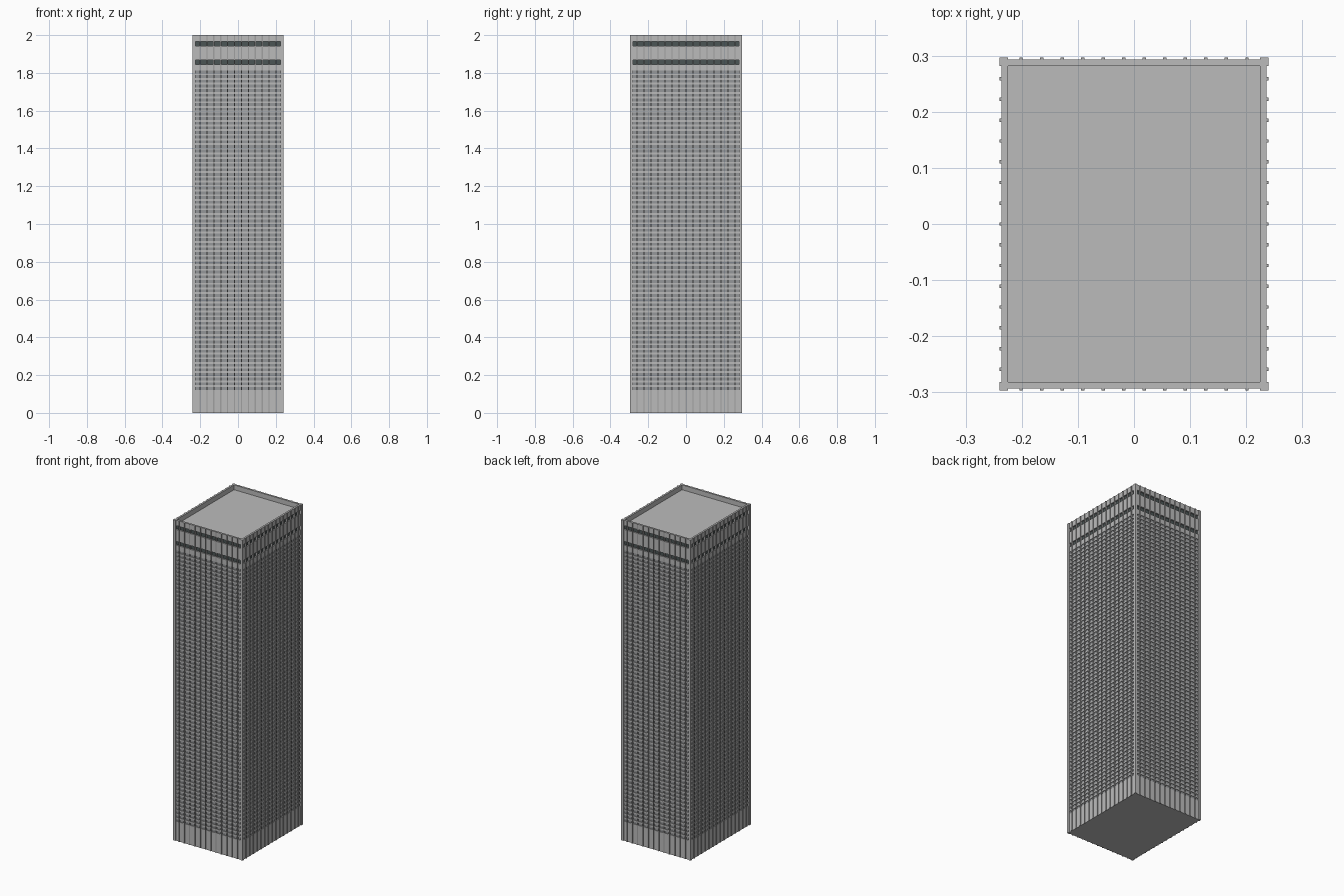
import bpy, bmesh

if "Cube" in bpy.data.objects:
    bpy.data.objects.remove(bpy.data.objects["Cube"])

HX, HY, H = 0.24, 0.297, 2.0      # outer half sizes and height
FLOOR0, FLOOR1, FLOORS = 0.122, 1.822, 69
WALL, GLASS = 0.004, 0.008        # insets from the outer face


def material(name, c):
    m = bpy.data.materials.new(name)
    m.diffuse_color = (*c, 1)
    m.use_nodes = True
    m.node_tree.nodes["Principled BSDF"].inputs["Base Color"].default_value = m.diffuse_color
    return m


def finish(bm, name, mats=()):
    bmesh.ops.recalc_face_normals(bm, faces=bm.faces)
    me = bpy.data.meshes.new(name)
    bm.to_mesh(me)
    bm.free()
    for m in mats:
        me.materials.append(m)
    ob = bpy.data.objects.new(name, me)
    bpy.context.collection.objects.link(ob)
    return ob


def box(bm, x0, x1, y0, y1, z0, z1):
    vs = bmesh.ops.create_cube(bm, size=1)["verts"]
    for v in vs:
        v.co = (x1 if v.co.x > 0 else x0, y1 if v.co.y > 0 else y0, z1 if v.co.z > 0 else z0)


glass = material("window_grey", (0.30, 0.31, 0.32))
louver = material("louver_dark", (0.07, 0.09, 0.09))
stone = material("wall_grey", (0.5, 0.5, 0.5))

# Tower shell: stacked rectangular loops (inset, z, material of the span above)
prof = [(WALL, 0.0, 0), (WALL, FLOOR0 - 0.004, 0)]


def groove(z0, z1, depth, mat):
    prof.extend([(WALL, z0, 0), (depth, z0, mat), (depth, z1, 0), (WALL, z1, 0)])


step = (FLOOR1 - FLOOR0) / FLOORS
for i in range(FLOORS):
    z = FLOOR0 + i * step
    groove(z, z + step * 0.6, GLASS, 1)          # window strip
groove(1.844, 1.868, 0.012, 2)                   # lower louver band
groove(1.942, 1.966, 0.012, 2)                   # upper louver band
prof += [(WALL, H, 0), (0.0155, H, 0), (0.0155, H - 0.03, 0)]  # parapet

bm = bmesh.new()
prev = first = None
for k, (d, z, _) in enumerate(prof):
    x, y = HX - d, HY - d
    loop = [bm.verts.new(p) for p in ((-x, -y, z), (x, -y, z), (x, y, z), (-x, y, z))]
    if prev:
        for j in range(4):
            f = bm.faces.new((prev[j], prev[(j + 1) % 4], loop[(j + 1) % 4], loop[j]))
            f.material_index = prof[k - 1][2]
    else:
        first = loop
    prev = loop
bm.faces.new(prev)       # roof deck
bm.faces.new(first)      # underside
finish(bm, "tower_shell", (stone, glass, louver))

# Vertical mullions on all four sides
bm = bmesh.new()
W, D = 0.003, 0.0125
for s in (-1, 1):
    for i in range(12):
        x = (i - 5.5) * 0.0366
        y0, y1 = sorted((s * HY, s * (HY - D)))
        box(bm, x - W, x + W, y0, y1, 0, H)
    for i in range(15):
        y = (i - 7) * 0.037
        x0, x1 = sorted((s * HX, s * (HX - D)))
        box(bm, x0, x1, y - W, y + W, 0, H)
finish(bm, "mullions", (material("mullion_grey", (0.35, 0.35, 0.35)),))

# Corner piers
bm = bmesh.new()
P = 0.0155
for sx in (-1, 1):
    for sy in (-1, 1):
        x0, x1 = sorted((sx * HX, sx * (HX - P)))
        y0, y1 = sorted((sy * HY, sy * (HY - P)))
        box(bm, x0, x1, y0, y1, 0, H)
finish(bm, "corner_piers", (stone,))
